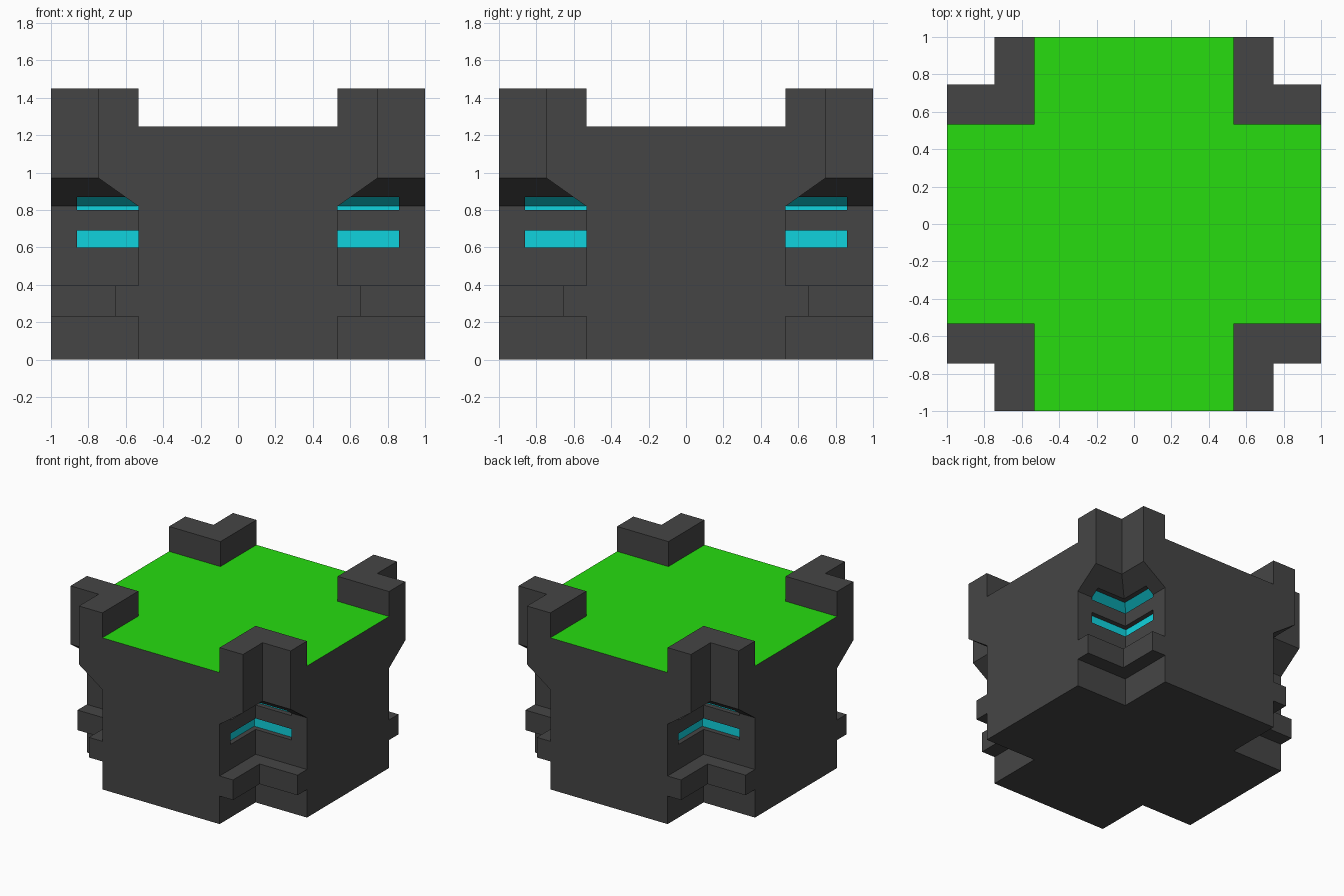
import bpy, bmesh

if "Cube" in bpy.data.objects:
    bpy.data.objects.remove(bpy.data.objects["Cube"])

W, END, SLOT_END, DEPTH = 0.533, 1.0, 0.86, 0.04
Z_TOP = 1.245
GREY, GREEN, CYAN = 0, 1, 2

# Corner profile as (distance from centre line, height), bottom to top
SLOPE_U = W + (0.745 - W) / 3
PROFILE = [(W, 0), (W, 0.23), (0.655, 0.23), (0.655, 0.395), (W, 0.395),
           (W, 0.60), (W, 0.69), (W, 0.80), (W, 0.82), (SLOPE_U, 0.87),
           (0.745, 0.97), (0.745, 1.45), (W, 1.45), (W, Z_TOP)]
SLOTS = [PROFILE[5:7], PROFILE[7:10]]

bm = bmesh.new()


def face(points, mat=GREY):
    f = bm.faces.new([bm.verts.new(p) for p in points])
    f.material_index = mat


def in_corner(u, along, z, corner):
    """Place a point on either wall of a corner notch."""
    sx, sy, swap = corner
    x, y = (along, u) if swap else (u, along)
    return (sx * x, sy * y, z)


def strip(p, q, corner, start=None, end=SLOT_END, mat=GREY):
    """One wall strip between two profile points, mitred where start is None."""
    (u1, z1), (u2, z2) = p, q
    s1, s2 = (u1, u2) if start is None else (start, start)
    face([in_corner(*c, corner) for c in
          ((u1, s1, z1), (u1, end, z1), (u2, end, z2), (u2, s2, z2))], mat)


def plus_outline(z, mat):
    """Plus-shaped horizontal face."""
    pts = []
    quad = [(END, W), (SLOT_END, W), (W, W), (W, SLOT_END), (W, END)]
    for _ in range(4):
        pts += [(x, y, z) for x, y in quad]
        quad = [(-y, x) for x, y in quad]
    face(pts, mat)


# Notched corners: ledge, sloped overhang, raised post and glowing slots
for corner in [(sx, sy, sw) for sx in (-1, 1) for sy in (-1, 1) for sw in (0, 1)]:
    for p, q in zip(PROFILE, PROFILE[1:]):
        strip(p, q, corner, SLOT_END, END)
        if not any(p in s and q in s for s in SLOTS):
            strip(p, q, corner)
    for front in SLOTS:
        back = [(u - DEPTH, z) for u, z in front]
        strip(front[0], back[0], corner)
        strip(back[-1], front[-1], corner)
        for p, q in zip(back, back[1:]):
            strip(p, q, corner, mat=CYAN)
        face([in_corner(u, SLOT_END, z, corner) for u, z in front + back[::-1]])

# Flat ends of the four arms
outline = PROFILE + [(-u, z) for u, z in reversed(PROFILE)]
for s in (-1, 1):
    face([(u, s * END, z) for u, z in outline])
    face([(s * END, u, z) for u, z in outline])

# Underside and green deck
plus_outline(0, GREY)
plus_outline(Z_TOP, GREEN)

bmesh.ops.remove_doubles(bm, verts=bm.verts[:], dist=1e-4)
bmesh.ops.recalc_face_normals(bm, faces=bm.faces[:])

# Split the shell into one object per coloured part
PARTS = [("body", GREY, (0.06, 0.06, 0.06, 1)),
         ("top_deck", GREEN, (0.02, 0.72, 0.005, 1)),
         ("glow_strips", CYAN, (0.005, 0.65, 0.73, 1))]
for name, index, color in PARTS:
    part = bm.copy()
    bmesh.ops.delete(part, geom=[f for f in part.faces if f.material_index != index],
                     context='FACES')
    for f in part.faces:
        f.material_index = 0
    mesh = bpy.data.meshes.new(name)
    part.to_mesh(mesh)
    part.free()
    mat = bpy.data.materials.new(name)
    mat.diffuse_color = color
    mat.use_nodes = True
    mat.node_tree.nodes["Principled BSDF"].inputs["Base Color"].default_value = mat.diffuse_color
    mesh.materials.append(mat)
    bpy.context.collection.objects.link(bpy.data.objects.new(name, mesh))
bm.free()
